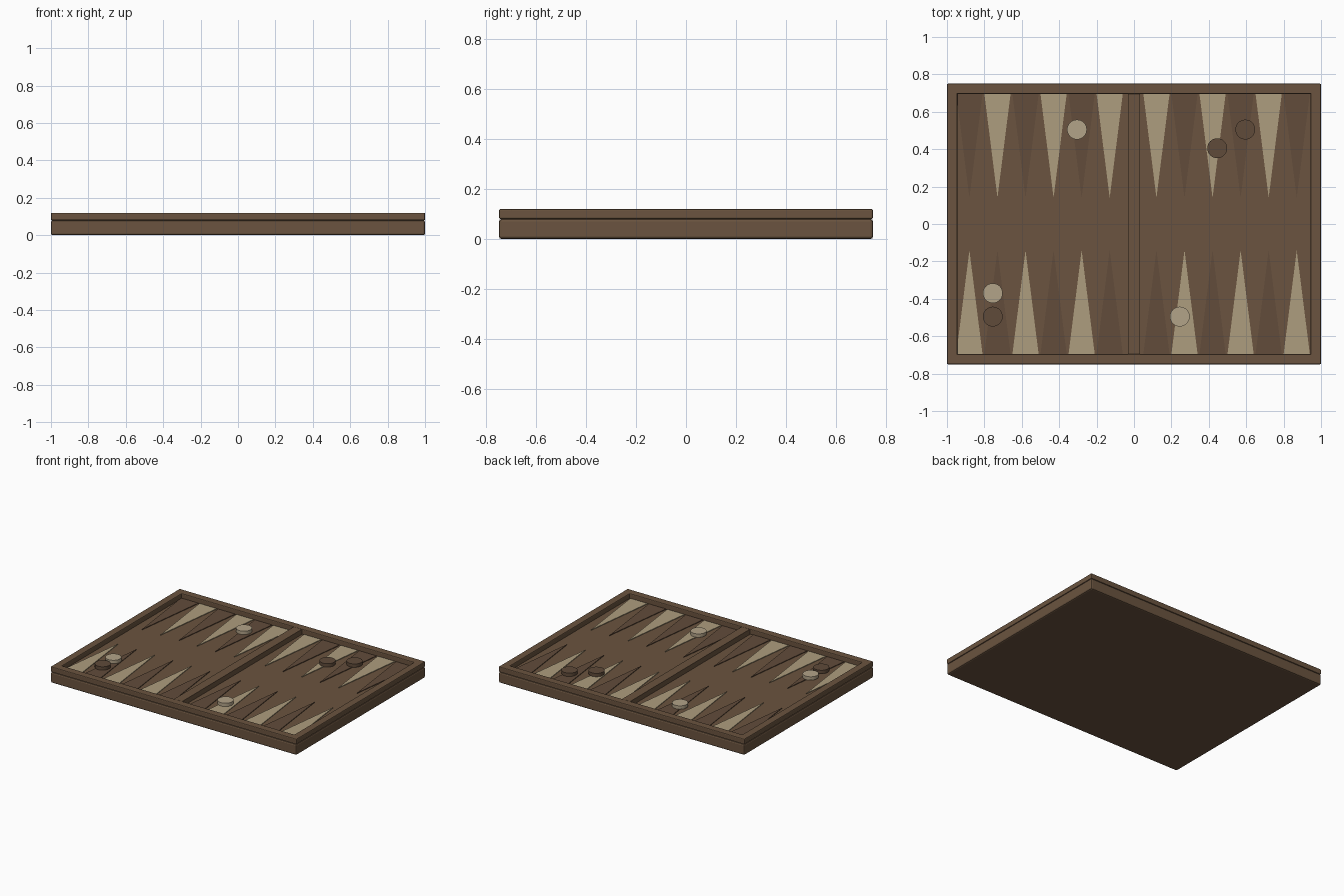
import bpy
import bmesh

cube = bpy.data.objects.get("Cube")
if cube:
    bpy.data.objects.remove(cube, do_unlink=True)


def material(name, color):
    m = bpy.data.materials.new(name)
    m.use_nodes = True
    m.diffuse_color = (*color, 1)
    m.node_tree.nodes["Principled BSDF"].inputs["Base Color"].default_value = (*color, 1)
    return m


WOOD = material("walnut wood", (0.145, 0.088, 0.050))
DARK = material("dark brown", (0.122, 0.072, 0.043))
TAN = material("pale tan", (0.42, 0.34, 0.21))
CREAM = material("cream piece", (0.45, 0.37, 0.25))
BROWN = material("brown piece", (0.115, 0.070, 0.042))

FLOOR = 0.08      # playing surface
TOP = 0.12        # top of the rim
RIM = 0.055       # rim width
HALF_X, HALF_Y = 1.0, 0.75


def finish(name, bm, mat, bevel=0):
    mesh = bpy.data.meshes.new(name)
    bm.normal_update()
    bm.to_mesh(mesh)
    bm.free()
    mesh.materials.append(mat)
    ob = bpy.data.objects.new(name, mesh)
    bpy.context.collection.objects.link(ob)
    if bevel:
        mod = ob.modifiers.new("soft edges", "BEVEL")
        mod.width = bevel
        mod.segments = 2
    return ob


def box(name, x, y, z, mat, bevel=0):
    bm = bmesh.new()
    bmesh.ops.create_cube(bm, size=1)
    for v in bm.verts:
        v.co = [lo + (c + 0.5) * (hi - lo) for c, (lo, hi) in zip(v.co, (x, y, z))]
    return finish(name, bm, mat, bevel)


def point(name, x, side, mat):
    """Thin triangular plate pointing from the rim to the middle."""
    bm = bmesh.new()
    base, tip = side * (HALF_Y - RIM), side * 0.14
    corners = [(x - 0.07, base), (x + 0.07, base), (x, tip)]
    face = bm.faces.new([bm.verts.new((px, py, FLOOR)) for px, py in corners])
    out = bmesh.ops.extrude_face_region(bm, geom=[face])
    for v in out["geom"]:
        if isinstance(v, bmesh.types.BMVert):
            v.co.z += 0.005
    bmesh.ops.recalc_face_normals(bm, faces=bm.faces)
    return finish(name, bm, mat)


def checker(name, x, y, mat):
    bm = bmesh.new()
    bmesh.ops.create_cone(bm, cap_ends=True, segments=32, radius1=0.053,
                          radius2=0.053, depth=0.025)
    bmesh.ops.translate(bm, verts=bm.verts, vec=(x, y, FLOOR + 0.0175))
    ob = finish(name, bm, mat)
    bpy.ops.object.select_all(action="DESELECT")
    bpy.context.view_layer.objects.active = ob
    ob.select_set(True)
    bpy.ops.object.shade_smooth_by_angle()


# Base tray
box("base", (-HALF_X, HALF_X), (-HALF_Y, HALF_Y), (0, FLOOR), WOOD, 0.01)

# Rim: long rails front and back, short rails between them
for side, label in ((-1, "front"), (1, "back")):
    ys = sorted((side * HALF_Y, side * (HALF_Y - RIM)))
    box(label + "_rail", (-HALF_X, HALF_X), ys, (FLOOR, TOP), WOOD, 0.006)
for side, label in ((-1, "right"), (1, "left")):
    xs = sorted((side * HALF_X, side * (HALF_X - RIM)))
    box(label + "_rail", xs, (-HALF_Y, HALF_Y), (FLOOR, TOP - 0.0005), WOOD, 0.006)

# Middle bar
box("middle_bar", (-0.033, 0.033), (RIM - HALF_Y, HALF_Y - RIM), (FLOOR, TOP - 0.002), WOOD)

# Points, alternating in colour and swapped between front and back
for i in range(12):
    x = -0.88 + 0.15 * i if i < 6 else 0.12 + 0.15 * (i - 6)
    for side, label in ((-1, "front"), (1, "back")):
        light = (i % 2 == 0) == (side < 0)
        if i >= 6:
            light = not light
        point(f"{label}_point_{i + 1}", x, side, TAN if light else DARK)

# Playing pieces
for n, (x, y) in enumerate([(-0.305, 0.505), (-0.755, -0.37), (0.245, -0.495)]):
    checker(f"light_piece_{n + 1}", x, y, CREAM)
for n, (x, y) in enumerate([(0.445, 0.405), (0.595, 0.505), (-0.755, -0.495)]):
    checker(f"dark_piece_{n + 1}", x, y, BROWN)
